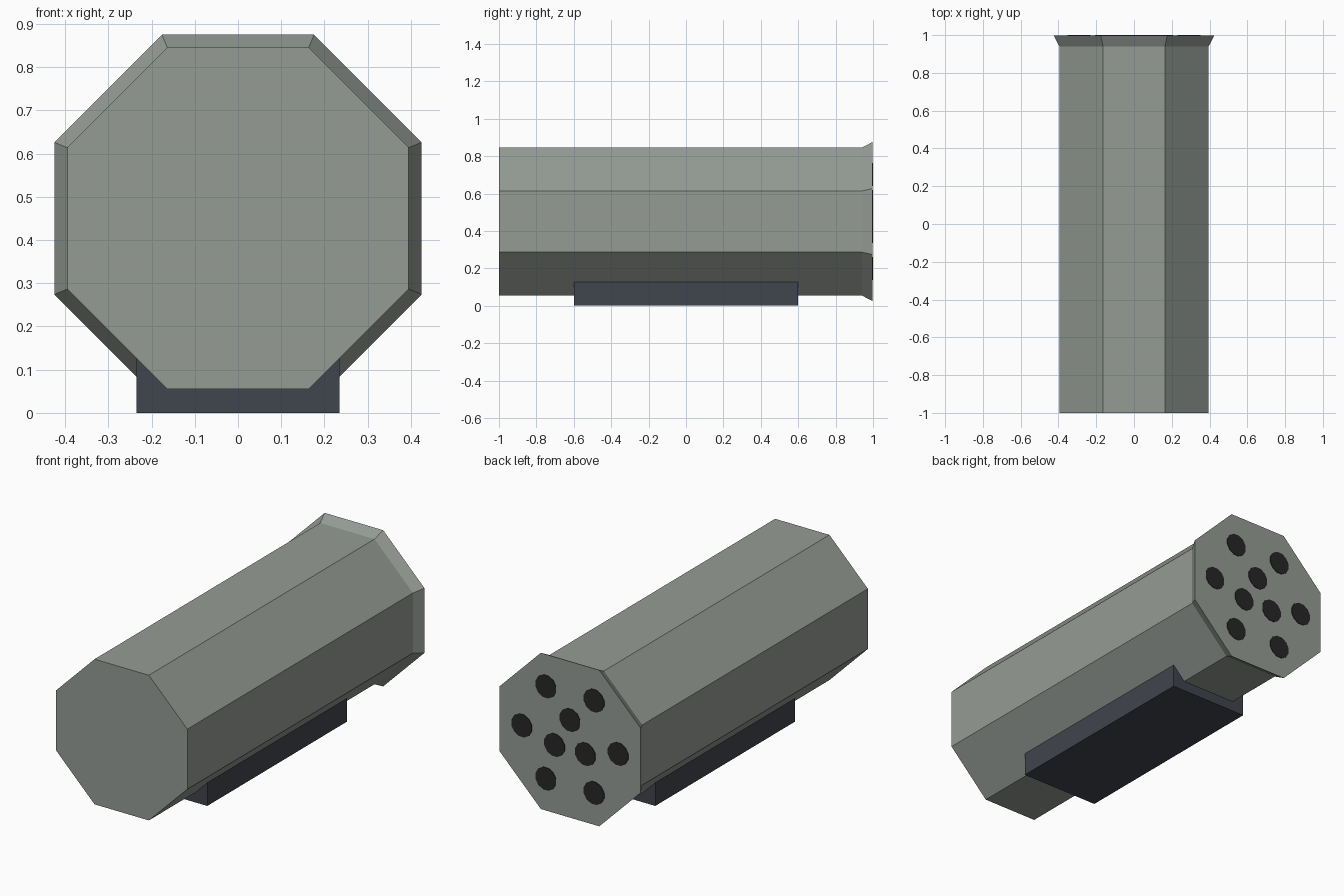
import bpy
import math

cube = bpy.data.objects.get("Cube")
if cube:
    bpy.data.objects.remove(cube, do_unlink=True)


def material(name, color):
    mat = bpy.data.materials.new(name)
    mat.use_nodes = True
    rgba = (*color, 1)
    mat.diffuse_color = rgba
    mat.node_tree.nodes["Principled BSDF"].inputs["Base Color"].default_value = rgba
    return mat


def loft_y(name, mat, sides, rings, x=0, z=0):
    """Closed prism along y; rings are (y, apothem) pairs."""
    verts, faces = [], []
    for y, apothem in rings:
        r = apothem / math.cos(math.pi / sides)
        for i in range(sides):
            a = math.tau * (i + 0.5) / sides
            verts.append((x + r * math.cos(a), y, z + r * math.sin(a)))
    for k in range(len(rings) - 1):
        for i in range(sides):
            j = (i + 1) % sides
            a, b = k * sides, (k + 1) * sides
            faces.append((a + i, b + i, b + j, a + j))
    faces.append(tuple(range(sides)))
    faces.append(tuple(reversed(range(len(verts) - sides, len(verts)))))
    mesh = bpy.data.meshes.new(name)
    mesh.from_pydata(verts, [], faces)
    mesh.materials.append(mat)
    obj = bpy.data.objects.new(name, mesh)
    bpy.context.collection.objects.link(obj)
    return obj


grey_green = material("grey green", (0.30, 0.33, 0.30))
dark_slate = material("dark slate", (0.051, 0.058, 0.074))
black = material("black", (0.02, 0.02, 0.02))

# Octagonal body with a flared rear lip
center_z = 0.45
loft_y("body", grey_green, 8, [(-1, 0.395), (0.94, 0.395), (0.997, 0.425)], z=center_z)

# Mounting block underneath
bpy.ops.mesh.primitive_cube_add(size=1, location=(0, 0, 0.065))
base = bpy.context.object
base.name = "mounting_block"
base.scale = (0.47, 1.2, 0.13)
base.data.materials.append(dark_slate)

# Dark ports on the rear face: outer ring of six, inner ring of three
for label, count, radius, start in (("outer", 6, 0.29, 0), ("inner", 3, 0.107, 90)):
    for i in range(count):
        a = math.radians(start) + math.tau * i / count
        loft_y(f"{label}_port_{i + 1}", black, 12, [(0.994, 0.061), (1, 0.061)],
               x=radius * math.cos(a), z=center_z + radius * math.sin(a))
